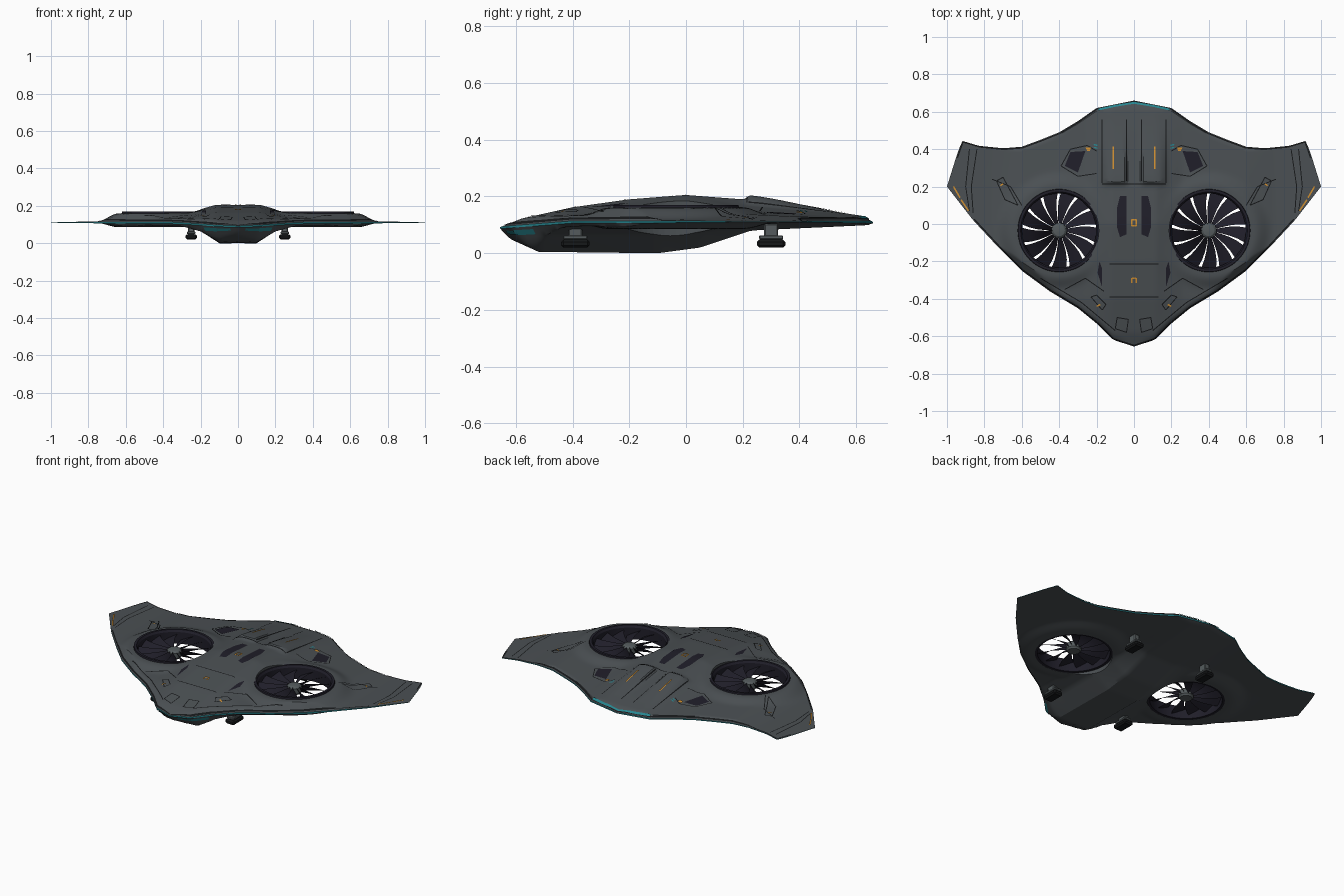
import bpy, bmesh, math
from mathutils import Vector

cube = bpy.data.objects.get("Cube")
if cube:
    bpy.data.objects.remove(cube)


def material(name, rgb):
    m = bpy.data.materials.new(name)
    m.use_nodes = True
    m.diffuse_color = (*rgb, 1)
    bsdf = m.node_tree.nodes["Principled BSDF"]
    bsdf.inputs["Base Color"].default_value = (*rgb, 1)
    bsdf.inputs["Roughness"].default_value = 0.6
    return m


HULL = material("hull grey", (0.07, 0.08, 0.087))
TEAL = material("teal trim", (0.02, 0.24, 0.28))
DARK = material("fan black", (0.014, 0.013, 0.022))
LINE = material("seam black", (0.008, 0.009, 0.01))
ORANGE = material("orange marking", (0.62, 0.27, 0.03))
STEEL = material("gear steel", (0.09, 0.105, 0.11))
FAN_X, FAN_Y = 0.4, -0.035

# Hull outline and sections
LEADING = [(0, -.655), (.11, -.62), (.19, -.54), (.3, -.45), (.45, -.36), (.6, -.25),
           (.72, -.13), (.86, .02), (1, .2)]
TRAILING = [(0, .66), (.2, .62), (.3, .55), (.4, .49), (.5, .45), (.6, .413), (.7, .405),
            (.83, .418), (.92, .445), (.95, .36), (1, .2)]
SPINE = [(-.66, 0), (-.58, .026), (-.4, .052), (-.2, .08), (0, .095), (.2, .08), (.5, .04),
         (.62, .022), (.66, 0)]
UPPER_CROSS = [(0, 1), (.12, 1), (.26, .5), (.4, .4), (.6, .35), (.75, .08), (1, .02)]
KEEL = [(-.66, .08), (-.62, .05), (-.52, .005), (-.1, 0), (.05, .02), (.23, .08), (.6, .097), (.66, .1)]
LOWER_CROSS = [(0, 1), (.1, 1), (.2, .4), (.3, .16), (.6, .1), (.75, .03), (1, .01)]


def lerp(table, v):
    if v <= table[0][0]:
        return table[0][1]
    for (a, p), (b, q) in zip(table, table[1:]):
        if v <= b:
            return p + (q - p) * (v - a) / (b - a)
    return table[-1][1]


def smooth(t):
    t = min(max(t, 0), 1)
    return t * t * (3 - 2 * t)


def edge_z(y):
    return lerp([(-.66, .09), (-.4, .11)], y)


def edge_gap(x, y):
    return max(0, min(y - lerp(LEADING, abs(x)), lerp(TRAILING, abs(x)) - y))


def nacelle(x, y):
    r = math.hypot(abs(x) - FAN_X, y - FAN_Y)
    return smooth((0.36 - r) / 0.12)


def top_z(x, y):
    a = abs(x)
    h = lerp(SPINE, y) * lerp(UPPER_CROSS, a)
    h = (h ** 4 + (.049 * nacelle(x, y)) ** 4) ** .25
    # exhaust ridges on the rear deck
    ridge = smooth((a - .03) / .02) * smooth((.18 - a) / .03)
    h += .018 * ridge * smooth((y - .2) / .03) * smooth((.58 - y) / .34)
    return edge_z(y) + min(h, .004 + .9 * edge_gap(x, y))


def bottom_z(x, y):
    h = (edge_z(y) - lerp(KEEL, y)) * lerp(LOWER_CROSS, abs(x))
    h = max(h, .024 * nacelle(x, y))
    return edge_z(y) - min(h, .004 + 1.1 * edge_gap(x, y))


def finish(name, bm, mats, angle=30):
    mesh = bpy.data.meshes.new(name)
    bm.to_mesh(mesh)
    bm.free()
    ob = bpy.data.objects.new(name, mesh)
    bpy.context.collection.objects.link(ob)
    for m in mats:
        mesh.materials.append(m)
    bpy.ops.object.select_all(action='DESELECT')
    ob.select_set(True)
    bpy.context.view_layer.objects.active = ob
    bpy.ops.object.shade_smooth_by_angle(angle=math.radians(angle))
    return ob


# Hull: closed rings, one per column across the span
NX, NY = 120, 70
bm = bmesh.new()
rings = []
for i in range(NX + 1):
    x = -1 + 2 * i / NX
    x = max(-.999, min(.999, x))
    f, b = lerp(LEADING, abs(x)), lerp(TRAILING, abs(x))
    ys = [f + (b - f) * j / NY for j in range(NY + 1)]
    rings.append([bm.verts.new((x, y, top_z(x, y))) for y in ys] +
                 [bm.verts.new((x, y, bottom_z(x, y))) for y in reversed(ys)])
n = len(rings[0])
for r, s in zip(rings, rings[1:]):
    for j in range(n):
        k = (j + 1) % n
        face = bm.faces.new((r[j], s[j], s[k], r[k]))
        face.material_index = 1 if j in (NY, n - 1) else 0
bm.faces.new(rings[0])
bm.faces.new(rings[-1])
bmesh.ops.recalc_face_normals(bm, faces=bm.faces)
hull = finish("hull", bm, [HULL, TEAL])

# Fan openings cut through the hull
for s in (-1, 1):
    bpy.ops.mesh.primitive_cylinder_add(vertices=64, radius=.212, depth=.6, location=(s * FAN_X, FAN_Y, .1))
    cutter = bpy.context.object
    cutter.hide_render = True
    mod = hull.modifiers.new("fan_opening", 'BOOLEAN')
    mod.operation, mod.solver, mod.object = 'DIFFERENCE', 'EXACT', cutter
    bpy.context.view_layer.objects.active = hull
    bpy.ops.object.modifier_apply(modifier=mod.name)
    bpy.data.objects.remove(cutter)


def lathe(name, profile, centre, mat, closed, steps=64):
    bm = bmesh.new()
    loops = [[bm.verts.new((centre[0] + r * math.cos(2 * math.pi * i / steps),
                            centre[1] + r * math.sin(2 * math.pi * i / steps), z))
              for r, z in profile] for i in range(steps)]
    m = len(profile)
    for i in range(steps):
        a, b = loops[i], loops[(i + 1) % steps]
        for j in range(m if closed else m - 1):
            k = (j + 1) % m
            bm.faces.new((a[j], b[j], b[k], a[k]))
    if not closed:
        bm.faces.new([l[0] for l in loops])
        bm.faces.new([l[-1] for l in loops])
    bmesh.ops.recalc_face_normals(bm, faces=bm.faces)
    return finish(name, bm, [mat])


def box(name, size, loc, mat, bevel=.005):
    bm = bmesh.new()
    bmesh.ops.create_cube(bm, size=1)
    for v in bm.verts:
        v.co = Vector(a * b + c for a, b, c in zip(v.co, size, loc))
    bmesh.ops.bevel(bm, geom=bm.edges[:], offset=bevel, segments=1, affect='EDGES')
    return finish(name, bm, [mat])


# Lift fans: duct ring, hub, pitched blades
BLADES = 13
for side, s in (("left", 1), ("right", -1)):
    c = (s * FAN_X, FAN_Y)
    lathe(side + "_fan_duct", [(.198, .088), (.198, .158), (.206, .17), (.22, .17), (.224, .15), (.215, .086)],
          c, DARK, True)
    lathe(side + "_fan_hub", [(.034, .1), (.042, .11), (.042, .14), (.03, .15), (.012, .153)], c, STEEL, False, 32)
    bm = bmesh.new()
    for i in range(BLADES):
        start = 2 * math.pi * i / BLADES
        rows = []
        for k in range(5):
            r = .036 + .164 * k / 4
            width = 2 * math.pi / BLADES * (.93 - .11 * k / 4)
            sweep = -.12 * (k / 4) ** 2
            rows.append([bm.verts.new((c[0] + r * math.cos(start + sweep + w * width),
                                       c[1] + r * math.sin(start + sweep + w * width),
                                       .128 - .036 * w)) for w in (-.5, 0, .5)])
        for p, q in zip(rows, rows[1:]):
            for j in (0, 1):
                bm.faces.new((p[j], q[j], q[j + 1], p[j + 1]))
    finish(side + "_fan_blades", bm, [DARK])

# Landing gear
for end, y in (("front", -.39), ("rear", .3)):
    for side, s in (("left", .25), ("right", -.25)):
        name = end + "_" + side
        box(name + "_gear_strut", (.035, .05, .065), (s, y, .072), STEEL)
        box(name + "_gear_collar", (.045, .085, .014), (s, y, .056), STEEL, .003)
        box(name + "_gear_foot", (.06, .1, .028), (s, y, .034), LINE, .008)


# Surface plates that follow the hull
def plate(bm, quad, surface=top_z, lift=.003):
    a, b, c, d = (Vector(p) for p in quad)
    steps = 8
    grid = []
    for i in range(steps + 1):
        row = []
        for j in range(steps + 1):
            p = a.lerp(b, i / steps).lerp(d.lerp(c, i / steps), j / steps)
            row.append(bm.verts.new((p.x, p.y, surface(p.x, p.y) + lift)))
        grid.append(row)
    for r, s in zip(grid, grid[1:]):
        for j in range(steps):
            face = bm.faces.new((r[j], s[j], s[j + 1], r[j + 1]))
            face.normal_update()
            if face.normal.z * lift < 0:
                face.normal_flip()


def stroke(bm, path, width=.005, surface=top_z, lift=.003):
    for p, q in zip(path, path[1:]):
        p, q = Vector(p), Vector(q)
        side = (q - p).orthogonal().normalized() * width / 2
        plate(bm, (p - side, q - side, q + side, p + side), surface, lift)


def mirrored(name, shapes, mat, draw, **kw):
    bm = bmesh.new()
    for s in (-1, 1):
        for shape in shapes:
            draw(bm, [(s * x, y) for x, y in shape], **kw)
    finish(name, bm, [mat])


mirrored("spine_vents", [[(.04, .15), (.075, .15), (.075, -.07), (.04, -.055)],
                         [(.075, .15), (.09, .09), (.09, -.02), (.075, -.07)],
                         [(.17, -.24), (.185, -.2), (.195, -.26), (.17, -.34)],
                         [(.26, .39), (.34, .385), (.37, .31), (.3, .275)]], DARK, plate)
mirrored("panel_seams", [
    [(0, -.215), (.13, -.215)], [(0, -.39), (.13, -.39)], [(0, .215), (.17, .215)],
    [(.03, -.51), (.09, -.5), (.1, -.56), (.04, -.58), (.03, -.51)],
    [(.15, -.43), (.2, -.38), (.23, -.39), (.17, -.46), (.15, -.43)],
    [(.16, -.36), (.26, -.29), (.37, -.35)], [(.1, -.57), (.28, -.42), (.5, -.29)],
    [(.2, .39), (.25, .42), (.34, .4), (.39, .31), (.3, .255), (.2, .27)],
    [(.62, .1), (.7, .25), (.735, .23), (.69, .13), (.62, .1)],
    [(.84, .4), (.87, .2), (.86, .06)], [(.88, .4), (.9, .2), (.88, .07)],
    [(.6, .1), (.66, .2), (.76, .24)], [(.04, .23), (.04, .56)], [(.17, .22), (.17, .56)]], LINE, stroke)
# dark outline along the hull rim
rim = [[(x * .994, y + .006) for x, y in LEADING[:-1]], [(x * .994, y - .006) for x, y in TRAILING[:-1]]]
mirrored("rim_seam", rim, LINE, stroke, width=.007, lift=.002)
mirrored("orange_stripes", [
    [(.11, .295), (.11, .415)], [(.965, .2), (.93, .14)], [(.925, .13), (.885, .07)],
    [(.0, .023), (.013, .023), (.013, -.01), (0, -.01)], [(.0, -.29), (.012, -.29), (.012, -.315)],
    [(.18, -.43), (.2, -.44)], [(.7, .215), (.715, .205)]], ORANGE, stroke, width=.008, lift=.005)
mirrored("orange_tabs", [[(.23, .41), (.26, .41), (.25, .39), (.235, .39)]], ORANGE, plate, lift=.005)
mirrored("teal_deck_marks", [[(.195, .42), (.215, .425)], [(.195, .405), (.215, .41)]], TEAL, stroke, width=.007)
mirrored("teal_tail_light", [[(0, .648), (.1, .632), (.19, .612)]], TEAL, stroke, width=.01, lift=.005)
mirrored("teal_nose_light", [[(.04, -.632), (.11, -.606), (.18, -.535)]], TEAL, stroke,
         width=.012, surface=bottom_z, lift=-.003)
